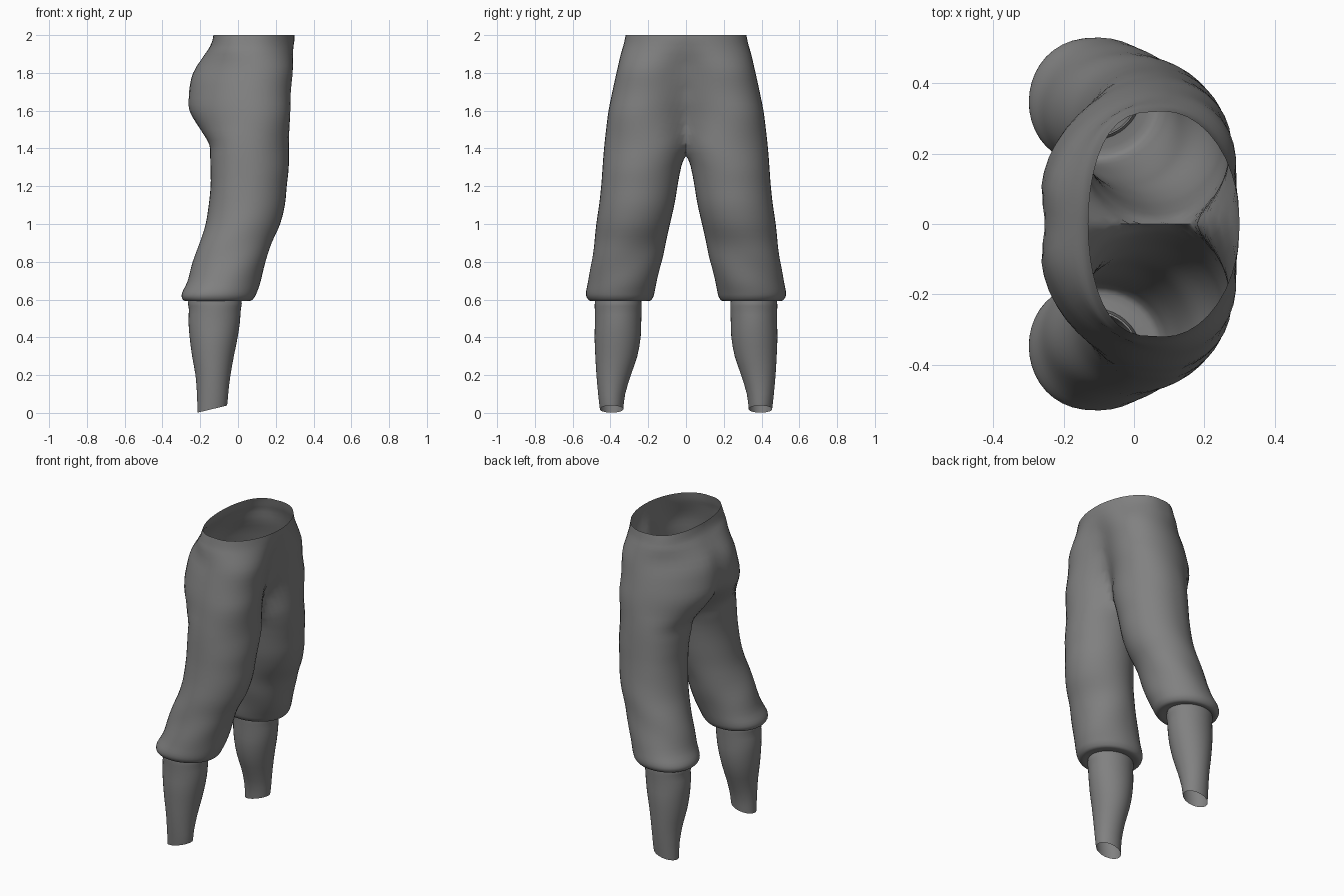
import bpy, bmesh, math

if "Cube" in bpy.data.objects:
    bpy.data.objects.remove(bpy.data.objects["Cube"])

grey = bpy.data.materials.new("cloth grey")
grey.diffuse_color = (0.22, 0.22, 0.22, 1)
grey.use_nodes = True
grey.node_tree.nodes["Principled BSDF"].inputs["Base Color"].default_value = grey.diffuse_color
SEGS = 40

# ring rows: height, back x, front x, inner y, outer y
BREECHES = [
    (2.00, -.13, .30, -.32, .32), (1.95, -.142, .297, -.25, .33),
    (1.90, -.175, .29, -.19, .345), (1.80, -.235, .282, -.147, .368),
    (1.70, -.254, .272, -.133, .39), (1.60, -.25, .27, -.093, .41),
    (1.50, -.197, .27, -.047, .423), (1.42, -.152, .27, -.018, .432),
    (1.35, -.147, .27, .005, .438), (1.28, -.145, .267, .030, .443),
    (1.20, -.145, .258, .045, .449), (1.10, -.155, .248, .062, .46),
    (1.00, -.172, .222, .085, .475), (.90, -.203, .178, .11, .488),
    (.80, -.235, .15, .13, .50), (.70, -.265, .122, .152, .515),
    (.64, -.295, .10, .165, .528), (.61, -.298, .085, .175, .524),
    (.592, -.28, .06, .195, .505), (.60, -.245, .005, .25, .47)]
STOCKING = [
    (.64, -.255, .01, .245, .475), (.58, -.265, .02, .235, .483),
    (.55, -.26, .015, .235, .483), (.48, -.262, .01, .237, .482),
    (.40, -.256, -.002, .24, .484), (.30, -.243, -.022, .258, .48),
    (.20, -.225, -.04, .292, .474), (.10, -.217, -.052, .322, .465),
    (.02, -.215, -.058, .332, .456)]


def smooth_rows(rows, steps):
    """Resample the ring rows with a Catmull-Rom curve."""
    out = []
    for i in range(len(rows) - 1):
        p = [rows[max(0, min(len(rows) - 1, i + k))] for k in (-1, 0, 1, 2)]
        for s in range(steps):
            t = s / steps
            out.append([.5 * (2 * b + (c - a) * t + (2 * a - 5 * b + 4 * c - d) * t * t
                              + (3 * b - a - 3 * c + d) * t ** 3) for a, b, c, d in zip(*p)])
    return out + [list(rows[-1])]


def ramp(z, low, high):
    t = max(0, min(1, (z - low) / (high - low)))
    return t * t * (3 - 2 * t)


def breeches_shape(z, a):
    """Unit cross-section: flat belly, square back waist, hip skew, knee folds."""
    c, s = math.cos(a), math.sin(a)
    power = 1
    if c > 0 and s < 0:
        power = 1 - .6 * ramp(z, 1.5, 1.78)
    elif c < 0:
        power = 1 - .38 * ramp(z, 1.82, 1.98) - .15 * (1 - ramp(z, .75, .95))
        if s > 0:  # full outer back of the thigh
            power -= .2 * ramp(z, .95, 1.2) * (1 - ramp(z, 1.4, 1.55))
    x = math.copysign(abs(c) ** power, c)
    x += .25 * s * ramp(z, 1.38, 1.62) * (1 - ramp(z, 1.8, 1.97))
    fold = 1 + .025 * math.exp(-((z - .8) / .15) ** 2) * math.sin(3 * a + 14 * z)
    return x * fold, s * fold


def round_shape(z, a):
    return math.cos(a), math.sin(a)


def loft(name, rows, shape, tilt):
    """Open tube through the rings, cut at the middle and mirrored."""
    bm = bmesh.new()
    rings = []
    for z, xb, xf, yi, yo in rows:
        ring = []
        for k in range(SEGS):
            u, v = shape(z, math.tau * k / SEGS)
            dx = (xf - xb) / 2 * u
            y = (yi + yo) / 2 + (yo - yi) / 2 * v
            ring.append(bm.verts.new(((xf + xb) / 2 + dx, y, z + tilt(z) * dx)))
        rings.append(ring)
    for top, low in zip(rings, rings[1:]):
        for k in range(SEGS):
            j = (k + 1) % SEGS
            bm.faces.new((top[k], low[k], low[j], top[j]))
    bmesh.ops.bisect_plane(bm, geom=bm.verts[:] + bm.edges[:] + bm.faces[:], dist=1e-4,
                           plane_co=(0, 0, 0), plane_no=(0, -1, 0), clear_outer=True)
    # join tiny edges on the seam, then add the other side
    seam = [v for v in bm.verts if abs(v.co.y) < 1e-4]
    bmesh.ops.remove_doubles(bm, verts=seam, dist=.01)
    bmesh.ops.mirror(bm, geom=bm.verts[:] + bm.edges[:] + bm.faces[:],
                     axis='Y', merge_dist=.001)
    # relax the cloth around the crotch and seat seam
    for width, count in ((.10, 3), (.05, 5)):
        soft = [v for v in bm.verts if abs(v.co.y) < width and 1.3 < v.co.z < 1.96]
        for _ in range(count):
            bmesh.ops.smooth_vert(bm, verts=soft, factor=.5, use_axis_x=True,
                                  use_axis_y=True, use_axis_z=True)
    bmesh.ops.recalc_face_normals(bm, faces=bm.faces[:])
    me = bpy.data.meshes.new(name)
    bm.to_mesh(me)
    bm.free()
    me.materials.append(grey)
    ob = bpy.data.objects.new(name, me)
    bpy.context.collection.objects.link(ob)
    bpy.context.view_layer.objects.active = ob
    ob.select_set(True)
    bpy.ops.object.shade_smooth_by_angle(angle=math.radians(70))
    ob.select_set(False)


# baggy knee breeches with a tucked cuff
loft("breeches", smooth_rows(BREECHES, 3), breeches_shape, lambda z: 0)
# stockings, open at the slanted ankle
loft("stockings", smooth_rows(STOCKING, 2), round_shape,
     lambda z: .24 if z < .05 else 0)
